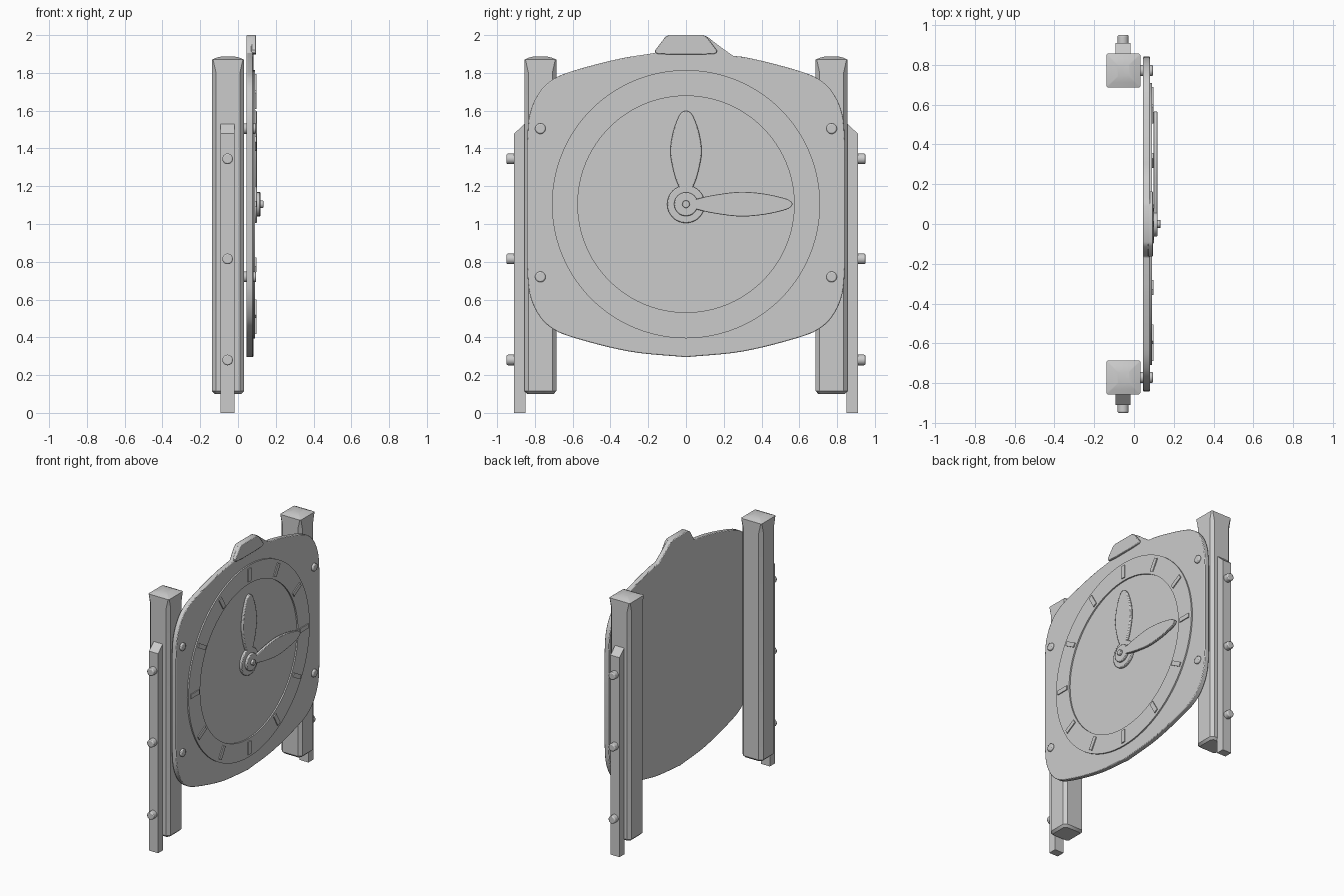
import bpy, bmesh, math
from mathutils import Vector, Matrix

if "Cube" in bpy.data.objects:
    bpy.data.objects.remove(bpy.data.objects["Cube"])

DIAL_Z = 1.105


def finish(name, bm, bevel=0.0, segments=2):
    bmesh.ops.recalc_face_normals(bm, faces=bm.faces)
    mesh = bpy.data.meshes.new(name)
    bm.to_mesh(mesh)
    bm.free()
    ob = bpy.data.objects.new(name, mesh)
    bpy.context.collection.objects.link(ob)
    if bevel:
        mod = ob.modifiers.new("soft_edges", "BEVEL")
        mod.width, mod.segments, mod.limit_method = bevel, segments, "ANGLE"
        mod.angle_limit = math.radians(40)
    bpy.ops.object.select_all(action="DESELECT")
    ob.select_set(True)
    bpy.context.view_layer.objects.active = ob
    bpy.ops.object.shade_smooth_by_angle(angle=math.radians(35))
    return ob


def plate(name, outline, x0, x1, bevel=0.0):
    """Extrude a (y, z) outline from x0 to x1."""
    bm = bmesh.new()
    face = bm.faces.new([bm.verts.new((x0, y, z)) for y, z in outline])
    ext = bmesh.ops.extrude_face_region(bm, geom=[face])["geom"]
    bmesh.ops.translate(bm, vec=(x1 - x0, 0, 0),
                        verts=[v for v in ext if isinstance(v, bmesh.types.BMVert)])
    return finish(name, bm, bevel)


def smooth_path(points, steps=6):
    """Catmull-Rom curve through an open list of points."""
    p = [Vector(q) for q in points]
    p = [2 * p[0] - p[1]] + p + [2 * p[-1] - p[-2]]
    out = []
    for a, b, c, d in zip(p, p[1:], p[2:], p[3:]):
        for i in range(steps):
            t = i / steps
            out.append((b * 2 + (c - a) * t + (2 * a - 5 * b + 4 * c - d) * t ** 2
                        + (3 * b - a - 3 * c + d) * t ** 3) / 2)
    return out + [p[-2]]


def cylinder(name, start, axis, length, radius, bevel=0.0):
    axis = Vector(axis)
    bm = bmesh.new()
    bmesh.ops.create_cone(bm, cap_ends=True, segments=32, radius1=radius,
                          radius2=radius, depth=length)
    spin = axis.to_track_quat("Z", "Y").to_matrix().to_4x4()
    move = Matrix.Translation(Vector(start) + axis * length / 2)
    bmesh.ops.transform(bm, matrix=move @ spin, verts=bm.verts)
    return finish(name, bm, bevel)


def circle(radius, n=96):
    return [(radius * math.cos(math.tau * i / n), DIAL_Z + radius * math.sin(math.tau * i / n))
            for i in range(n)]


# Back panel: rounded quarter mirrored around the dial, with a raised neck on top
quarter = smooth_path([(0, 0.295), (0.3, 0.325), (0.6, 0.4), (0.72, 0.455),
                       (0.79, 0.535), (0.83, 0.64), (0.842, 0.78)])
lower_right = [(p.x, p.y) for p in quarter]
upper_right = [(y, 2 * DIAL_Z - z) for y, z in reversed(lower_right) if y > 0.28]
upper_left = [(-y, z) for y, z in reversed(upper_right) if y > 0.18]
lower_left = [(-y, z) for y, z in reversed(lower_right[1:])]
neck = [(0.25, 1.89), (0.2, 1.925), (0.14, 1.97), (0.115, 1.99), (0.09, 2.0), (-0.09, 2.0),
        (-0.115, 1.985), (-0.165, 1.905)]
plate("clock_panel", lower_right + upper_right + neck + upper_left + lower_left,
      0.045, 0.081, 0.005)

# Raised tab on the neck
half_tab = [(0.09, 2.0), (0.11, 1.99), (0.163, 1.92), (0.163, 1.907), (0.15, 1.901), (0.08, 1.897)]
plate("top_tab", half_tab + [(-y, z) for y, z in reversed(half_tab)], 0.07, 0.096, 0.004)

# Dial ring
bm = bmesh.new()
loops = [[bm.verts.new((x, y, z)) for y, z in circle(r)]
         for r, x in ((0.71, 0.078), (0.71, 0.091), (0.573, 0.091), (0.573, 0.078))]
for a, b in zip(loops, loops[1:] + loops[:1]):
    for i in range(len(a)):
        bm.faces.new((a[i - 1], a[i], b[i], b[i - 1]))
finish("dial_ring", bm)

# Hour markers
for hour in range(12):
    turn = Matrix.Rotation(-math.tau * hour / 12, 2)
    corners = [turn @ Vector(c) for c in
               ((-0.016, 0.592), (0.016, 0.592), (0.016, 0.688), (-0.016, 0.688))]
    plate(f"hour_marker_{hour}", [(c.x, c.y + DIAL_Z) for c in corners], 0.088, 0.098)


# Leaf-shaped hands, each with a round hub
def hand(name, angle, tip, width, hub, x0, x1):
    base = hub * 0.8
    span = tip - base
    side = smooth_path([(width * w, base + span * t) for w, t in
                        ((0.2, 0), (0.36, 0.17), (0.5, 0.45), (0.43, 0.7),
                         (0.25, 0.91), (0.12, 0.98), (0, 1))])
    leaf = [(p.x, p.y) for p in side] + [(-p.x, p.y) for p in reversed(side[:-1])]
    turn = Matrix.Rotation(angle, 2)
    leaf = [turn @ Vector(p) for p in leaf]
    plate(name, [(p.x, p.y + DIAL_Z) for p in leaf], x0, x1, 0.006)
    cylinder(name + "_hub", (x0, 0, DIAL_Z), (1, 0, 0), x1 - x0, hub, 0.005)


hand("hour_hand", 0, 0.495, 0.165, 0.1, 0.079, 0.1)
hand("minute_hand", -math.pi / 2, 0.565, 0.13, 0.063, 0.098, 0.118)
cylinder("hand_pin", (0.1, 0, DIAL_Z), (1, 0, 0), 0.034, 0.02, 0.004)


# Square post: chamfers fade out toward the domed cap
def post(name, y):
    bm = bmesh.new()
    rings = []
    for z, half, cut in ((0.1, 0.07, 0.015), (0.116, 0.085, 0.022), (1.8, 0.085, 0.022),
                         (1.87, 0.085, 0.006), (1.881, 0.06, 0.005), (1.888, 0.03, 0.004)):
        inner = half - cut
        ring = []
        for sx, sy in ((1, 1), (-1, 1), (-1, -1), (1, -1)):
            pair = [(sx * half, sy * inner), (sx * inner, sy * half)]
            ring += pair if sx * sy > 0 else pair[::-1]
        rings.append([bm.verts.new((-0.053 + a, y + b, z)) for a, b in ring])
    for a, b in zip(rings, rings[1:]):
        for i in range(8):
            bm.faces.new((a[i - 1], a[i], b[i], b[i - 1]))
    bm.faces.new(rings[0])
    bm.faces.new(rings[-1])
    finish(name, bm)


for side, s in (("left", 1), ("right", -1)):
    post(side + "_post", s * 0.771)
    # Slim rail with a sloped top and three bolts
    plate(side + "_rail", [(s * y, z) for y, z in
          ((0.85, 0), (0.91, 0), (0.91, 1.478), (0.855, 1.53), (0.85, 1.53))], -0.092, -0.018)
    for i, z in enumerate((0.28, 0.815, 1.345)):
        cylinder(f"{side}_rail_bolt_{i}", (-0.055, s * 0.9, z), (0, s, 0), 0.05, 0.028, 0.007)
    # Bolts holding the panel to the post
    for level, z in (("lower", 0.72), ("upper", 1.505)):
        cylinder(f"{side}_{level}_panel_bolt", (0.02, s * 0.771, z), (1, 0, 0),
                 0.076, 0.028, 0.007)
